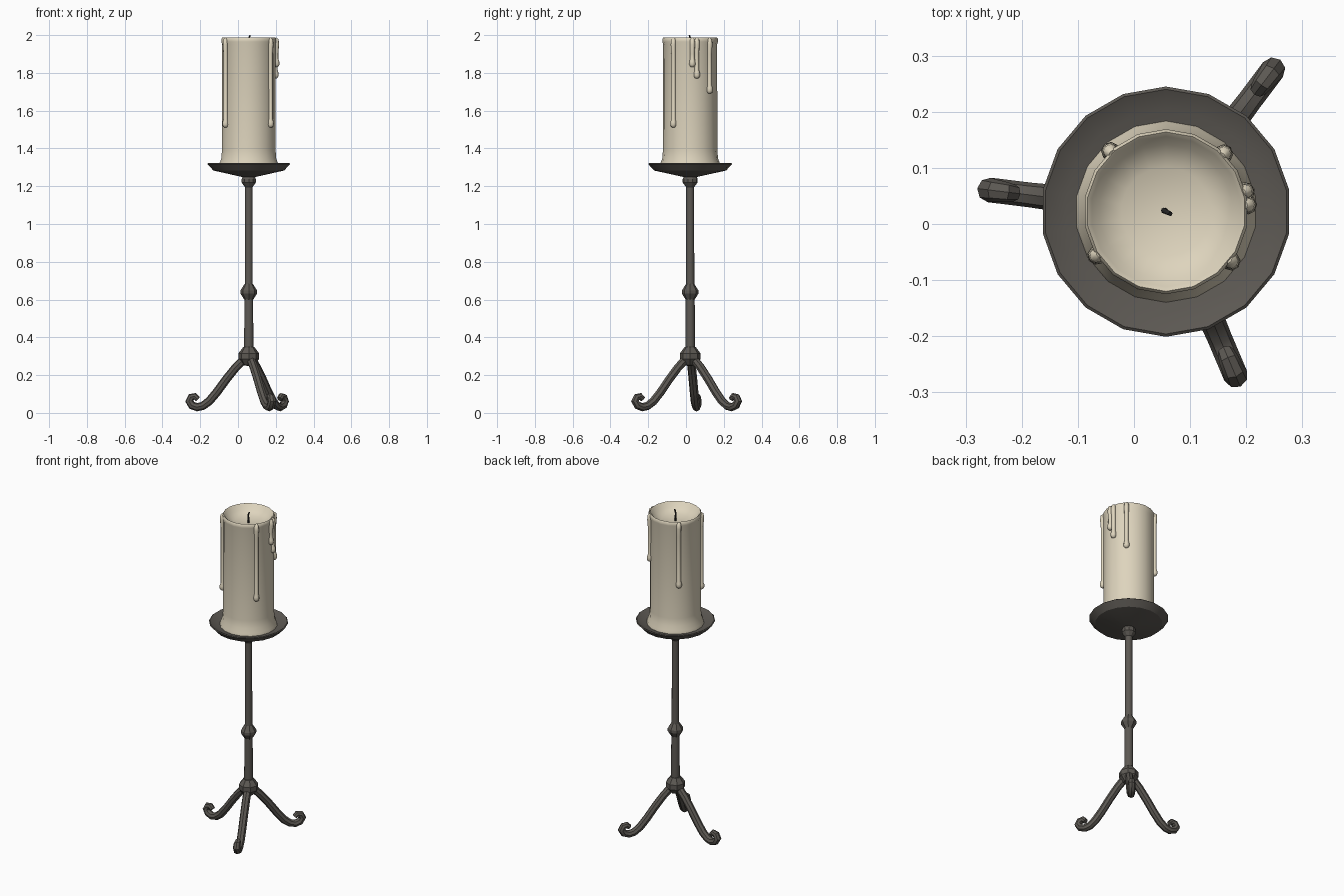
import bpy
import bmesh
from math import cos, sin, pi, radians
from mathutils import Vector

AXIS = Vector((0.057, 0.022, 0))

cube = bpy.data.objects.get("Cube")
if cube:
    bpy.data.objects.remove(cube)


def material(name, rgb, roughness):
    m = bpy.data.materials.new(name)
    m.use_nodes = True
    m.diffuse_color = (*rgb, 1)
    shader = m.node_tree.nodes["Principled BSDF"]
    shader.inputs["Base Color"].default_value = (*rgb, 1)
    shader.inputs["Roughness"].default_value = roughness
    return m


IRON = material("dark iron", (0.107, 0.098, 0.086), 0.7)
WAX = material("cream wax", (0.73, 0.66, 0.51), 0.6)
CHAR = material("charred wick", (0.02, 0.02, 0.02), 0.9)


def finish(obj, mat, angle):
    """Set material and shading on a new object."""
    obj.data.materials.clear()
    obj.data.materials.append(mat)
    bpy.ops.object.select_all(action="DESELECT")
    obj.select_set(True)
    bpy.context.view_layer.objects.active = obj
    bpy.ops.object.shade_smooth_by_angle(angle=radians(angle))
    return obj


def lathe(name, profile, sides, mat, angle=35):
    """Turn a (radius, height) profile about the stand's axis."""
    bm = bmesh.new()
    rings = []
    for r, z in profile:
        count = sides if r > 0 else 1
        ring = []
        for i in range(count):
            a = pi / 2 + 2 * pi * i / sides
            ring.append(bm.verts.new((r * cos(a), r * sin(a), z)))
        rings.append(ring)
    for low, high in zip(rings, rings[1:]):
        for i in range(sides):
            j = (i + 1) % sides
            corners = [low[i % len(low)], low[j % len(low)],
                       high[j % len(high)], high[i % len(high)]]
            bm.faces.new(list(dict.fromkeys(corners)))
    bmesh.ops.recalc_face_normals(bm, faces=bm.faces)
    mesh = bpy.data.meshes.new(name)
    bm.to_mesh(mesh)
    bm.free()
    obj = bpy.data.objects.new(name, mesh)
    obj.location = AXIS
    bpy.context.collection.objects.link(obj)
    return finish(obj, mat, angle)


def tube(name, points, radii, mat, angle=50):
    """Sweep an eight-sided tube of varying radius along points."""
    curve = bpy.data.curves.new(name, "CURVE")
    curve.dimensions = "3D"
    curve.bevel_depth = 1
    curve.bevel_resolution = 2
    curve.use_fill_caps = True
    spline = curve.splines.new("POLY")
    spline.points.add(len(points) - 1)
    for p, co, r in zip(spline.points, points, radii):
        p.co = (*co, 1)
        p.radius = r
    obj = bpy.data.objects.new(name, curve)
    obj.location = AXIS
    bpy.context.collection.objects.link(obj)
    bpy.ops.object.select_all(action="DESELECT")
    obj.select_set(True)
    bpy.context.view_layer.objects.active = obj
    bpy.ops.object.convert(target="MESH")
    return finish(bpy.context.object, mat, angle)


# Stem with its hub, middle knob and collar
lathe("hub", [(0, 0.247), (0.03, 0.253), (0.055, 0.285), (0.055, 0.315),
              (0.03, 0.348), (0, 0.355)], 8, IRON, 20)
lathe("stem", [(0, 0.3), (0.026, 0.32), (0.024, 0.62), (0.022, 0.66),
               (0.021, 1.24), (0, 1.25)], 10, IRON, 50)
lathe("middle_knob", [(0.024, 0.6), (0.044, 0.632), (0.044, 0.648),
                      (0.022, 0.683)], 8, IRON, 20)
lathe("collar", [(0.021, 1.195), (0.04, 1.22), (0.04, 1.237),
                 (0.032, 1.255)], 10, IRON, 20)

# Dished drip plate
lathe("plate", [(0, 1.248), (0.04, 1.25), (0.19, 1.283), (0.223, 1.318),
                (0.218, 1.322), (0.18, 1.303), (0, 1.3)], 18, IRON, 30)

# Three legs ending in curled feet
leg_path = [(0.02, 0.29), (0.07, 0.24), (0.12, 0.178), (0.17, 0.11),
            (0.21, 0.063), (0.245, 0.037), (0.275, 0.03), (0.303, 0.04),
            (0.317, 0.062), (0.307, 0.083), (0.287, 0.088), (0.272, 0.073)]
leg_radii = [0.023] * 5 + [0.022] * 4 + [0.02, 0.018, 0.015]
for name, degrees in (("back_leg", 53), ("right_leg", 173),
                      ("front_leg", -67)):
    a = radians(degrees)
    tube(name, [(r * cos(a), r * sin(a), z) for r, z in leg_path],
         leg_radii, IRON, 40)

# Candle with a flared foot and a melted hollow in the top
lathe("candle", [(0, 1.301), (0.162, 1.301), (0.158, 1.32), (0.148, 1.345),
                 (0.144, 1.39), (0.143, 1.95), (0.147, 1.965),
                 (0.147, 1.98), (0.142, 1.987), (0.134, 1.98),
                 (0.12, 1.957), (0.08, 1.937), (0, 1.93)], 18, WAX, 60)

# Wax drips: position beside the axis and the height of the lower end
drips = [(-0.104, 0.113, 1.58), (0.108, 0.108, 1.69), (0.146, 0.037, 1.77),
         (0.148, 0.012, 1.83), (0.118, -0.09, 1.51), (-0.128, -0.081, 1.51)]
for n, (x, y, end) in enumerate(drips):
    out = Vector((x, y, 0)).normalized()
    steps = [(0.14, 1.983, 0.007), (0.146, 1.974, 0.013),
             (0.147, 1.95, 0.014), (0.145, 1.9, 0.012),
             (0.145, end + 0.045, 0.012), (0.146, end + 0.03, 0.016),
             (0.146, end + 0.014, 0.017), (0.146, end + 0.004, 0.012),
             (0.146, end, 0.004)]
    tube(f"wax_drip_{n + 1}", [out * r + Vector((0, 0, z)) for r, z, _ in steps],
         [s[2] for s in steps], WAX, 70)

# Bent wick
tube("wick", [(-0.002, 0.002, 1.925), (0, 0, 1.955), (-0.004, 0.002, 1.978),
              (0.008, -0.004, 1.998)], [0.005, 0.005, 0.005, 0.004], CHAR)
